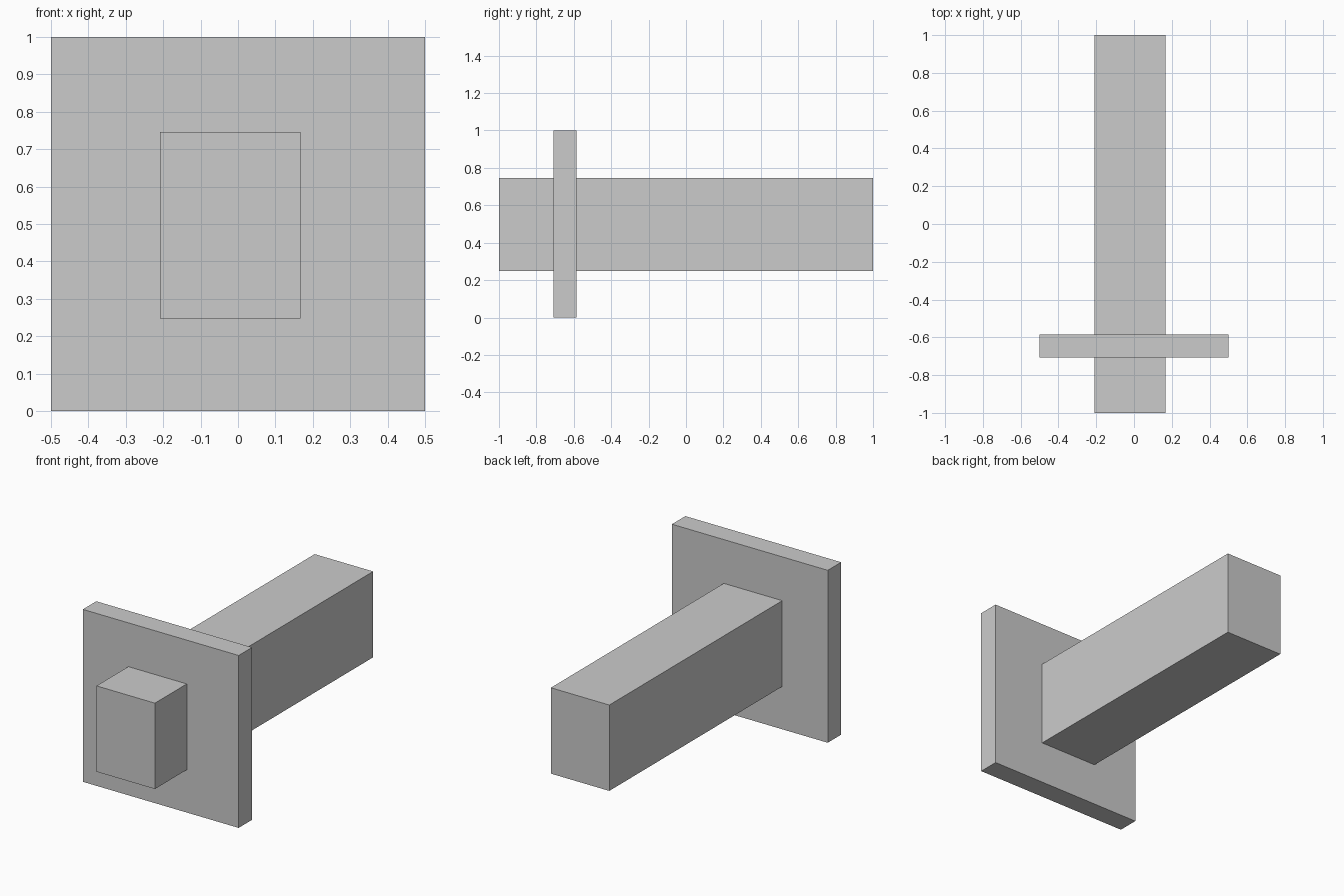
import bpy

if "Cube" in bpy.data.objects:
    bpy.data.objects.remove(bpy.data.objects["Cube"])


def box(name, x, y, z):
    """Box spanning the given (min, max) range on each axis."""
    spans = (x, y, z)
    bpy.ops.mesh.primitive_cube_add(size=1, location=[(a + b) / 2 for a, b in spans])
    obj = bpy.context.object
    obj.name = name
    obj.scale = [b - a for a, b in spans]
    bpy.ops.object.transform_apply(location=False, rotation=False, scale=True)
    return obj


# Long beam running front to back
box("beam", (-0.208, 0.167), (-1.0, 1.0), (0.248, 0.746))

# Square plate around the beam near the front
box("plate", (-0.5, 0.5), (-0.708, -0.585), (0.0, 1.0))
